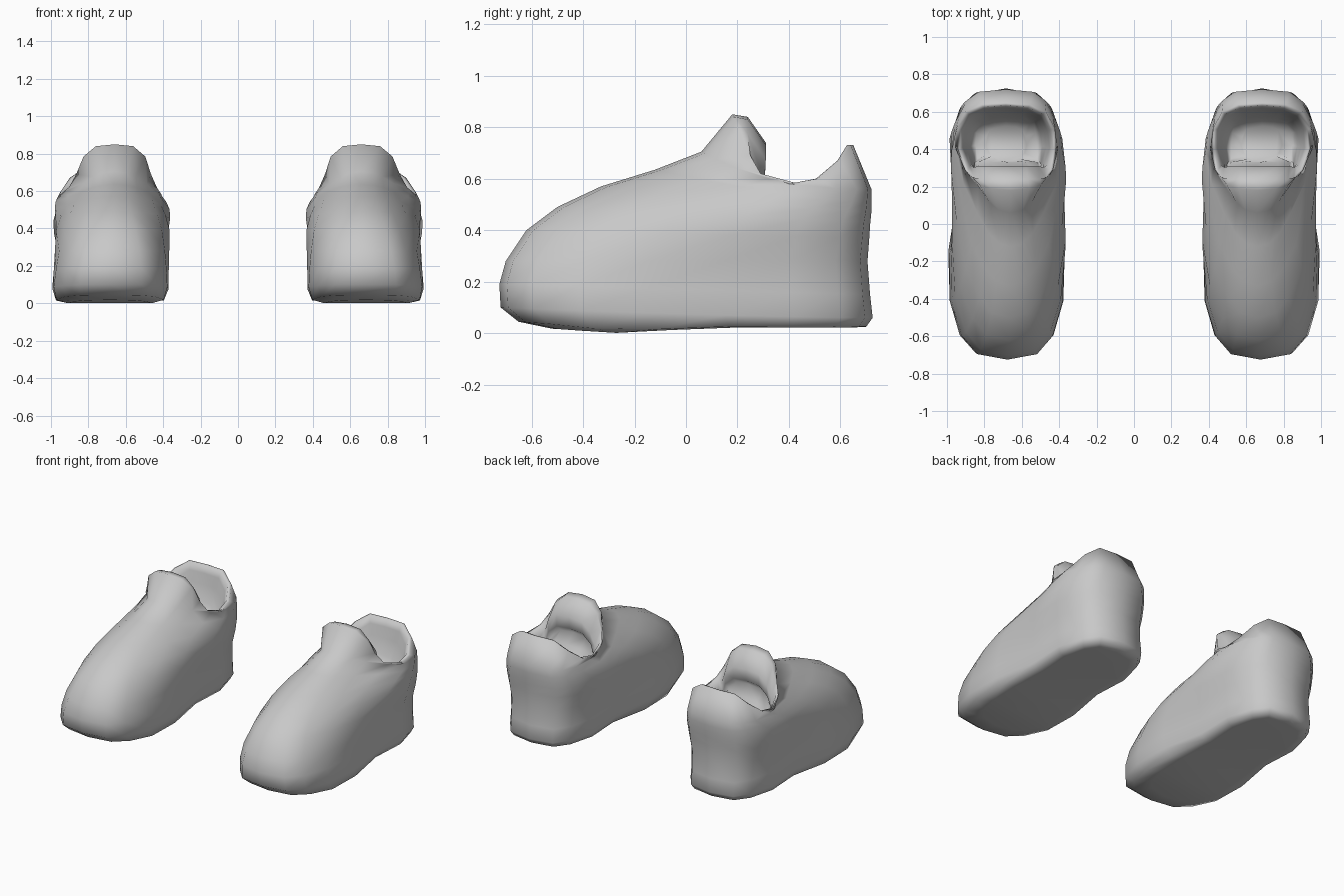
import bpy, bmesh, math

if "Cube" in bpy.data.objects:
    bpy.data.objects.remove(bpy.data.objects["Cube"])

HALF = 9                      # steps from toe to heel on one side
grey = bpy.data.materials.new("soft grey")
grey.diffuse_color = (0.58, 0.58, 0.58, 1)
grey.use_nodes = True
grey.node_tree.nodes["Principled BSDF"].inputs["Base Color"].default_value = grey.diffuse_color


def lerp(a, b, t):
    return a + (b - a) * t


# Outer shell: front y, front z, back y, back z, front width, back width, roundness, z falloff
OUTER = [
    (-0.52, 0.022, 0.650, 0.022, 0.27, 0.235, 0.60, 1.0),
    (-0.65, 0.045, 0.700, 0.025, 0.35, 0.290, 0.62, 3.0),
    (-0.72, 0.100, 0.725, 0.060, 0.37, 0.310, 0.63, 1.5),
    (-0.725, 0.19, 0.715, 0.15, 0.355, 0.308, 0.63, 1.0),
    (-0.70, 0.280, 0.705, 0.28, 0.325, 0.315, 0.63, 1.0),
    (-0.62, 0.400, 0.712, 0.37, 0.270, 0.335, 0.65, 1.0),
    (-0.50, 0.490, 0.716, 0.43, 0.220, 0.335, 0.70, 1.0),
    (-0.33, 0.570, 0.720, 0.47, 0.190, 0.322, 0.78, 1.2),
    (-0.12, 0.635, 0.720, 0.51, 0.170, 0.303, 0.80, 1.5),
    (0.06, 0.705, 0.720, 0.56, 0.170, 0.280, 0.80, 2.5),
]

# Collar edge from tongue tip to heel tab
RIM = [(0, .18, .85), (.1, .188, .84), (.165, .21, .785), (.2, .25, .69), (.235, .29, .62),
       (.272, .40, .58), (.262, .51, .60), (.215, .60, .67), (.13, .64, .73), (0, .65, .73)]
TONGUE = [1, 1, 1, 0.75, 0.2, 0, 0, 0, 0, 0]

# Lining: collar scale, tongue y, tongue drop, collar drop
LINING = [(0.92, 0.24, 0.01, 0.00), (0.85, 0.31, 0.11, 0.05), (0.78, 0.305, 0.19, 0.12),
          (0.70, 0.265, 0.23, 0.17), (0.60, 0.33, 0.29, 0.22)]


def outer_ring(yf, zf, yb, zb, wf, wb, p, k):
    pts = []
    for i in range(HALF + 1):
        u = i / HALF
        # columns sit closer together at the toe and heel
        t = math.pi * u - 0.1 * math.sin(2 * math.pi * u)
        c = math.cos(t)
        y = (yf + yb) / 2 - (yb - yf) / 2 * c
        f = min(1, 1 - c)
        waist = 0.048 * f * math.exp(-((y - 0.09) / 0.18) ** 2)
        x = (lerp(wf, wb, f) - waist) * max(0, math.sin(t)) ** (p if c > 0 else 0.52)
        if i in (0, HALF):
            x = 0
        z = zb + (zf - zb) * ((1 + c) / 2) ** k
        # ball of the foot touches the ground
        if z < 0.05:
            z -= 0.021 * math.exp(-((y + 0.25) / 0.22) ** 2)
        pts.append((x, y, z))
    return pts


def lining_ring(scale, ty, tdrop, drop):
    pts = []
    for (x, y, z), b in zip(RIM, TONGUE):
        pts.append((x * lerp(scale, 0.97, b),
                    lerp(0.45 + (y - 0.45) * scale, ty, b),
                    z - lerp(drop, tdrop, b)))
    return pts


def build_shoe(name, side):
    rings = [outer_ring(*r) for r in OUTER] + [RIM]
    rings += [lining_ring(*r) for r in LINING]
    # insole
    rings.append([(x * 0.4, 0.44 + (y - 0.44) * 0.4, 0.42) for x, y, z in RIM])

    bm = bmesh.new()
    loops = []
    for ring in rings:
        full = ring + [(-x, y, z) for x, y, z in ring[-2:0:-1]]
        loop = []
        for x, y, z in full:
            # the instep leans slightly toward the other shoe
            lean = 0.025 * min(1, z / 0.6) * max(0, min(1, (0.45 - y) / 0.25))
            loop.append(bm.verts.new((side * (0.685 - lean + x), y, z)))
        loops.append(loop)
    n = len(loops[0])
    for a, b in zip(loops, loops[1:]):
        for i in range(n):
            j = (i + 1) % n
            bm.faces.new((a[i], a[j], b[j], b[i]))
    # sole made of cross strips, insole as one cap
    sole = loops[0]
    bm.faces.new((sole[0], sole[1], sole[-1]))
    bm.faces.new((sole[HALF], sole[HALF + 1], sole[HALF - 1]))
    for i in range(1, HALF - 1):
        bm.faces.new((sole[i], sole[i + 1], sole[n - i - 1], sole[n - i]))
    bm.faces.new(loops[-1])
    bmesh.ops.recalc_face_normals(bm, faces=bm.faces)
    for f in bm.faces:
        f.smooth = True
    me = bpy.data.meshes.new(name)
    bm.to_mesh(me)
    bm.free()
    me.materials.append(grey)
    ob = bpy.data.objects.new(name, me)
    bpy.context.collection.objects.link(ob)


build_shoe("right_shoe", 1)
build_shoe("left_shoe", -1)
